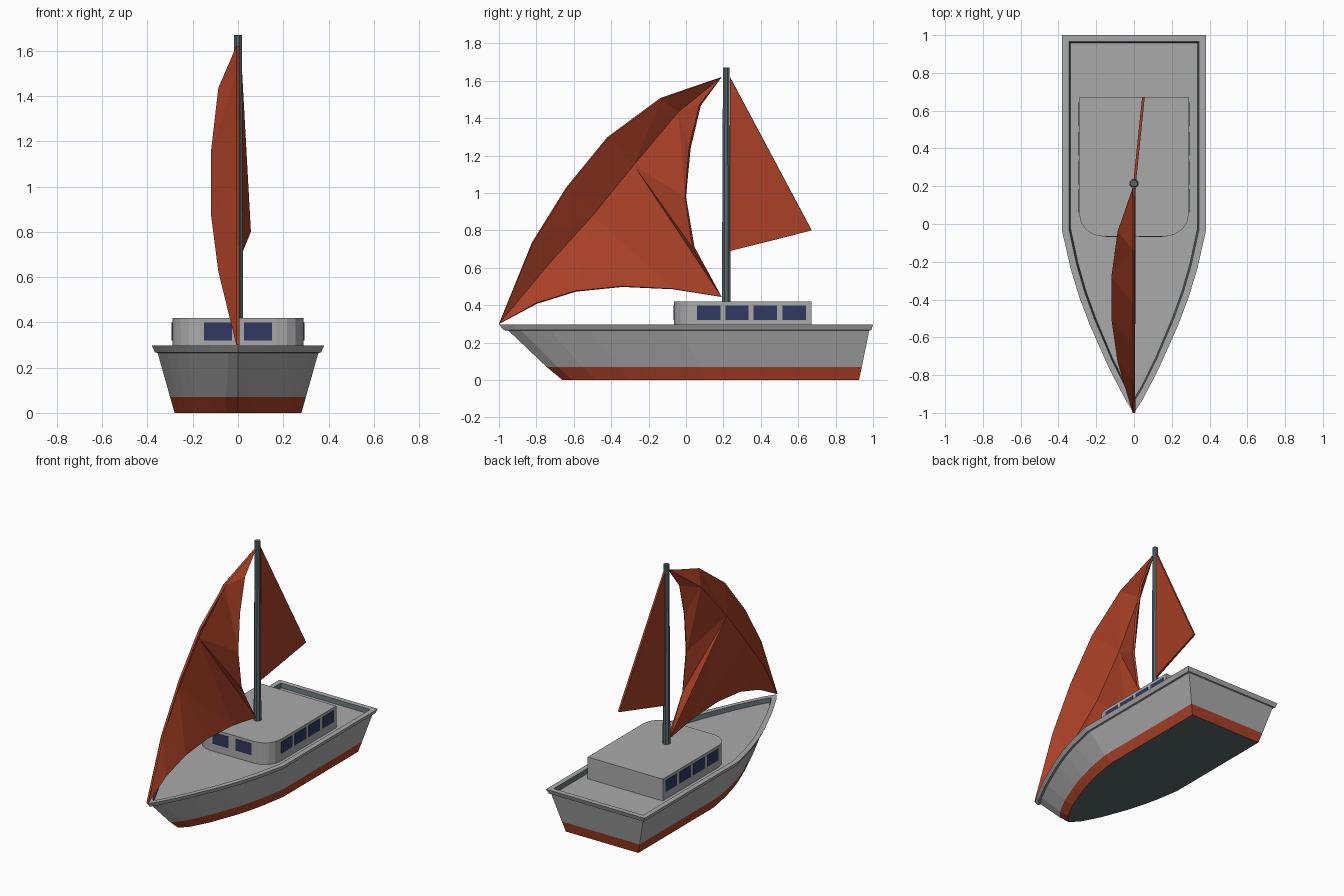
import bpy, bmesh, math
from mathutils import Vector

if "Cube" in bpy.data.objects:
    bpy.data.objects.remove(bpy.data.objects["Cube"])


def mat(name, r, g, b):
    m = bpy.data.materials.new(name)
    m.diffuse_color = (r, g, b, 1)
    m.use_nodes = True
    m.node_tree.nodes["Principled BSDF"].inputs["Base Color"].default_value = m.diffuse_color
    return m


GREY = mat("light grey", 0.40, 0.40, 0.40)
RED = mat("rust red", 0.40, 0.052, 0.020)
SLATE = mat("dark slate", 0.105, 0.14, 0.15)
GLASS = mat("navy glass", 0.030, 0.040, 0.12)


def finish(name, bm, *mats):
    bmesh.ops.recalc_face_normals(bm, faces=bm.faces)
    me = bpy.data.meshes.new(name)
    bm.to_mesh(me)
    bm.free()
    for m in mats:
        me.materials.append(m)
    ob = bpy.data.objects.new(name, me)
    bpy.context.collection.objects.link(ob)
    return ob


def loft(name, rings, ring_mats, mats):
    """Skin closed rings; ring_mats = bottom cap, each band, top cap."""
    bm = bmesh.new()
    vs = [[bm.verts.new(p) for p in r] for r in rings]
    bm.faces.new(vs[0]).material_index = ring_mats[0]
    for k in range(len(vs) - 1):
        n = len(vs[k])
        for i in range(n):
            j = (i + 1) % n
            f = bm.faces.new((vs[k][i], vs[k][j], vs[k + 1][j], vs[k + 1][i]))
            f.material_index = ring_mats[k + 1]
    bm.faces.new(vs[-1]).material_index = ring_mats[-1]
    return finish(name, bm, *mats)


def box(name, lo, hi, m):
    bm = bmesh.new()
    bmesh.ops.create_cube(bm, size=1)
    for v in bm.verts:
        v.co = [(a + b) / 2 + c * (b - a) for a, b, c in zip(lo, hi, v.co)]
    return finish(name, bm, m)


# Hull: one plan outline lofted through levels, folding in to the deck
HALF = [(1, 1), (1, -0.04), (0.88, -0.24), (0.76, -0.39), (0.61, -0.54),
        (0.34, -0.77), (0.12, -0.93)]
PLAN = HALF + [(0, -1)] + [(-w, t) for w, t in reversed(HALF)]


def hull_ring(z, half, bow, stern, power):
    return [(math.copysign(abs(w) ** power, w) * half,
             bow + (t + 1) / 2 * (stern - bow), z) for w, t in PLAN]


levels = [(0, .28, -.66, .925, .78), (.07, .30, -.745, .94, .82),
          (.265, .355, -.95, .98, 1), (.267, .367, -.975, .99, 1),
          (.297, .38, -1, 1, 1), (.297, .345, -.94, .965, 1),
          (.268, .336, -.925, .957, 1)]
loft("hull", [hull_ring(*l) for l in levels], [2, 1, 0, 0, 0, 0, 2, 0],
     [GREY, RED, SLATE])

# Cabin with rounded front corners
R = 0.12
arc = [(0.17 + R * math.cos(a), 0.055 - R * math.sin(a))
       for a in (math.radians(22.5 * i) for i in range(5))]
plan = [(0.29, 0.67)] + arc + [(-x, y) for x, y in reversed(arc)] + [(-0.29, 0.67)]
loft("cabin", [[(x, y, z) for x, y in plan] for z in (0.262, 0.42)],
     [0, 0, 0], [GREY])

# Windows
for s in (-1, 1):
    for i, y in enumerate((0.06, 0.21, 0.362, 0.517)):
        xs = sorted((s * 0.287, s * 0.293))
        box("side_window", (xs[0], y, 0.32), (xs[1], y + 0.125, 0.40), GLASS)
    xs = sorted((s * 0.027, s * 0.15))
    box("front_window", (xs[0], -0.068, 0.32), (xs[1], -0.062, 0.40), GLASS)

# Mast
rings = [[(r * math.cos(i * math.tau / 8 + math.pi / 8),
           0.215 + r * math.sin(i * math.tau / 8 + math.pi / 8), z)
          for i in range(8)] for z, r in ((0.41, 0.025), (1.67, 0.019))]
loft("mast", rings, [0, 0, 0], [SLATE])


def thicken(ob, t):
    mod = ob.modifiers.new("thickness", 'SOLIDIFY')
    mod.thickness = t
    mod.offset = 0


# Aft sail: flat triangle swung slightly to one side
bm = bmesh.new()
bm.faces.new([bm.verts.new(p) for p in
              ((0.005, 0.235, 1.62), (0.005, 0.235, 0.69), (0.05, 0.672, 0.80))])
thicken(finish("aft_sail", bm, RED), 0.014)

# Fore sail: curved edges on the centre plane, billowing ridge between them
lead = [(-1, .30), (-.82, .735), (-.64, 1.025), (-.42, 1.295), (-.135, 1.505), (.19, 1.62)]
lower = [(-.80, .41), (-.59, .475), (-.34, .50), (-.07, .487), (.19, .445),
         (.04, .71), (-.003, .98), (.02, 1.24), (.075, 1.47)]
ridge = [(-.08, -.73, .625), (-.113, -.50, .88), (-.113, -.28, 1.15), (-.08, -.04, 1.435)]
bm = bmesh.new()
L = [bm.verts.new((0, y, z)) for y, z in lead]
B = [L[0]] + [bm.verts.new((0, y, z)) for y, z in lower] + [L[5]]
C = [L[0]] + [bm.verts.new(p) for p in ridge] + [L[5]]


def face(*vs):
    bm.faces.new(list(dict.fromkeys(vs)))


for k in range(5):
    face(L[k], L[k + 1], C[k + 1], C[k])
    b0, b1, b2 = B[2 * k:2 * k + 3]
    if k < 4:
        face(C[k], C[k + 1], b1, b0)
        face(C[k + 1], b2, b1)
    else:
        face(C[k], b1, b0)
        face(C[k], b2, b1)
bmesh.ops.triangulate(bm, faces=bm.faces)
thicken(finish("fore_sail", bm, RED), 0.014)
